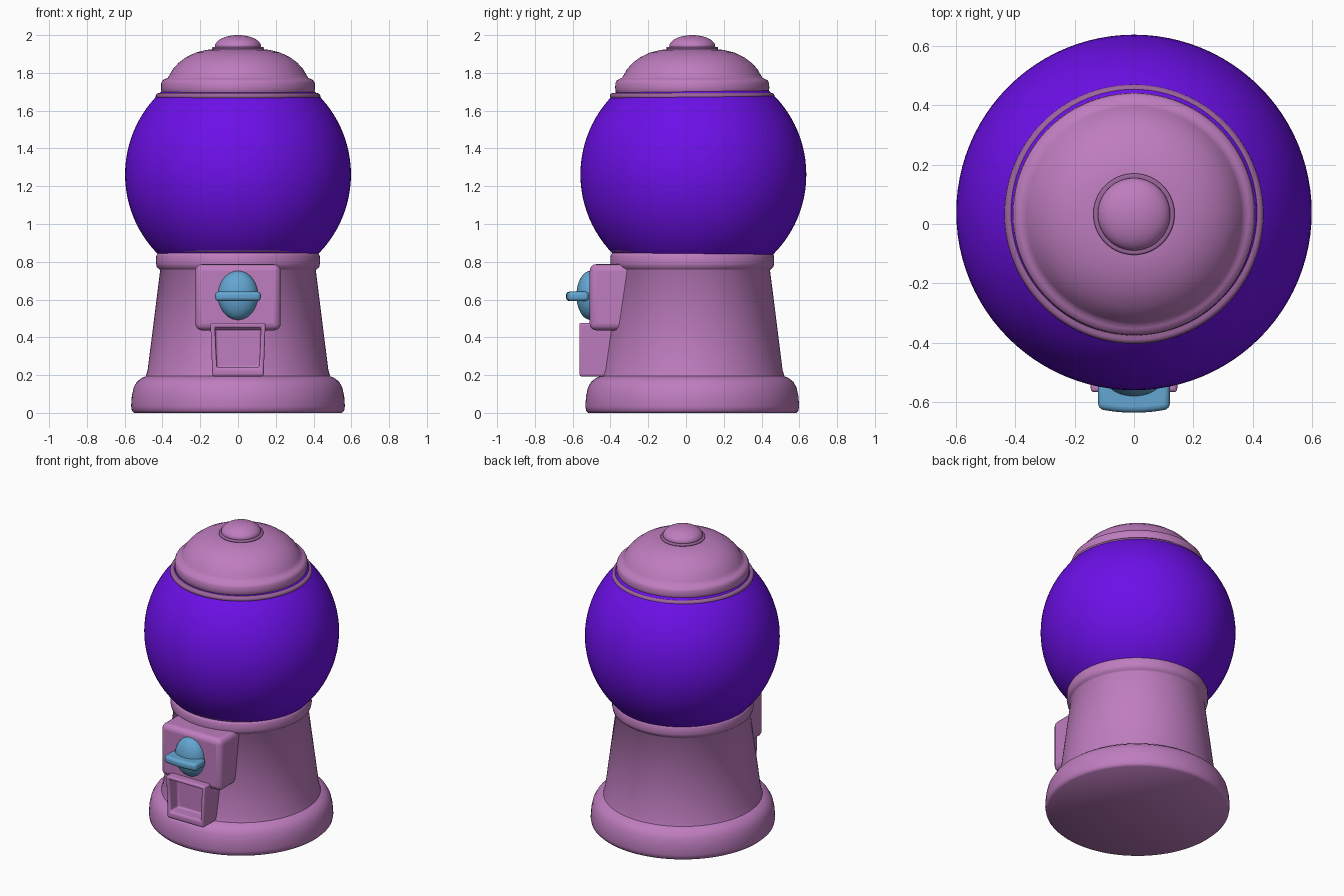
import bpy, bmesh, math
from mathutils import Matrix, Vector

if "Cube" in bpy.data.objects:
    bpy.data.objects.remove(bpy.data.objects["Cube"])

CY = 0.033  # y of the turning axis


def material(name, rgb):
    m = bpy.data.materials.new(name)
    m.diffuse_color = (*rgb, 1)
    m.use_nodes = True
    m.node_tree.nodes["Principled BSDF"].inputs["Base Color"].default_value = m.diffuse_color
    return m


PINK = material("pink", (0.52, 0.205, 0.52))
TRIM = material("dark_pink", (0.33, 0.13, 0.33))
PURPLE = material("purple", (0.15, 0.005, 0.8))
BLUE = material("blue", (0.127, 0.38, 0.64))


def finish(name, bm, mat, bevel=0, segments=4, angle=35):
    bmesh.ops.recalc_face_normals(bm, faces=bm.faces)
    mesh = bpy.data.meshes.new(name)
    bm.to_mesh(mesh)
    bm.free()
    ob = bpy.data.objects.new(name, mesh)
    bpy.context.collection.objects.link(ob)
    mesh.materials.append(mat)
    bpy.ops.object.select_all(action='DESELECT')
    ob.select_set(True)
    bpy.context.view_layer.objects.active = ob
    if bevel:
        mod = ob.modifiers.new("round", 'BEVEL')
        mod.width, mod.segments = bevel, segments
        mod.limit_method, mod.angle_limit = 'ANGLE', math.radians(30)
    bpy.ops.object.shade_smooth_by_angle(angle=math.radians(angle))
    return ob


def lathe(name, profile, mat, steps=96, angle=50):
    """Spin an (r, z) profile that starts and ends on the axis."""
    bm = bmesh.new()
    vs = [bm.verts.new((r, CY, z)) for r, z in profile]
    es = [bm.edges.new(p) for p in zip(vs, vs[1:])]
    bmesh.ops.spin(bm, geom=vs + es, cent=(0, CY, 0), axis=(0, 0, 1),
                   angle=math.tau, steps=steps)
    bmesh.ops.remove_doubles(bm, verts=bm.verts, dist=1e-4)
    return finish(name, bm, mat, angle=angle)


def ring(name, radius, tube, z):
    """Round trim band, filled across the middle."""
    arc = [(radius + tube * math.cos(t), z + tube * math.sin(t))
           for t in (math.pi * (k / 12 - 0.5) for k in range(13))]
    return lathe(name, [(0, z - tube)] + arc + [(0, z + tube)], TRIM)


def box(x, y0, y1, z0, z1):
    bm = bmesh.new()
    bmesh.ops.create_cube(bm, size=1, matrix=Matrix.LocRotScale(
        Vector((0, (y0 + y1) / 2, (z0 + z1) / 2)), None,
        Vector((2 * x, y1 - y0, z1 - z0))))
    return bm


# Flared pedestal with foot and collar
lathe("pedestal", [(0, 0), (0.55, 0), (0.562, 0.012), (0.566, 0.035),
                   (0.562, 0.09), (0.552, 0.135), (0.535, 0.165),
                   (0.51, 0.185), (0.488, 0.194), (0.478, 0.23),
                   (0.412, 0.755), (0.418, 0.762), (0.43, 0.772),
                   (0.434, 0.79), (0.433, 0.83), (0.425, 0.846),
                   (0.41, 0.852), (0, 0.852)], PINK)
ring("collar_ring", 0.42, 0.018, 0.867)

# Globe
bm = bmesh.new()
bmesh.ops.create_uvsphere(bm, u_segments=96, v_segments=48, radius=0.598,
                          matrix=Matrix.Translation((0, CY + 0.006, 1.262)))
finish("globe", bm, PURPLE)

# Lid with its rim and knob
ring("lid_ring", 0.42, 0.016, 1.677)
lathe("lid", [(0, 1.685), (0.395, 1.685), (0.405, 1.695), (0.408, 1.72),
              (0.407, 1.745), (0.4, 1.76), (0.385, 1.768), (0.372, 1.774),
              (0.362, 1.79), (0.345, 1.82), (0.315, 1.853), (0.275, 1.883),
              (0.225, 1.907), (0.17, 1.921), (0.13, 1.926), (0, 1.926)], PINK)
ring("knob_ring", 0.13, 0.007, 1.931)
dome = [(0.122 * math.cos(t), 1.94 + 0.06 * math.sin(t))
        for t in (math.pi / 2 * k / 12 for k in range(12))]
lathe("knob", [(0, 1.93), (0.118, 1.93)] + dome + [(0, 2.0)], PINK)

# Coin panel on the front
finish("coin_panel", box(0.226, -0.51, -0.2, 0.437, 0.787), PINK, 0.035)

# Dispensing chute: narrower at the bottom, hollowed from the front
bm = box(0.146, -0.565, -0.3, 0.193, 0.476)
for v in bm.verts:
    if v.co.z < 0.3:
        v.co.x *= 0.93
bm.normal_update()
front = min(bm.faces, key=lambda f: f.calc_center_median().y)
bmesh.ops.inset_region(bm, faces=[front], thickness=0.034)
for v in front.verts:
    if v.co.z < 0.3:
        v.co.z += 0.022
hole = bmesh.ops.extrude_face_region(bm, geom=[front])
bmesh.ops.translate(bm, vec=(0, 0.085, 0), verts=[
    g for g in hole["geom"] if isinstance(g, bmesh.types.BMVert)])
if front.is_valid:
    bmesh.ops.delete(bm, geom=[front], context='FACES_ONLY')
finish("chute", bm, PINK, 0.014)

# Turning handle: egg-shaped boss and a cross grip
bm = bmesh.new()
bmesh.ops.create_uvsphere(bm, u_segments=48, v_segments=24, radius=1,
                          matrix=Matrix.LocRotScale(
                              Vector((0, -0.505, 0.622)), None,
                              Vector((0.106, 0.075, 0.13))))
finish("handle_boss", bm, BLUE)
bm = box(0.121, -0.622, -0.515, 0.592, 0.642)
bmesh.ops.subdivide_edges(bm, edges=[e for e in bm.edges if abs(
    e.verts[0].co.x - e.verts[1].co.x) > 0.1], cuts=7)
for v in bm.verts:
    if v.co.y < -0.6:
        v.co.y -= 0.013 * (1 - (v.co.x / 0.121) ** 2)
finish("handle_grip", bm, BLUE, 0.018)
